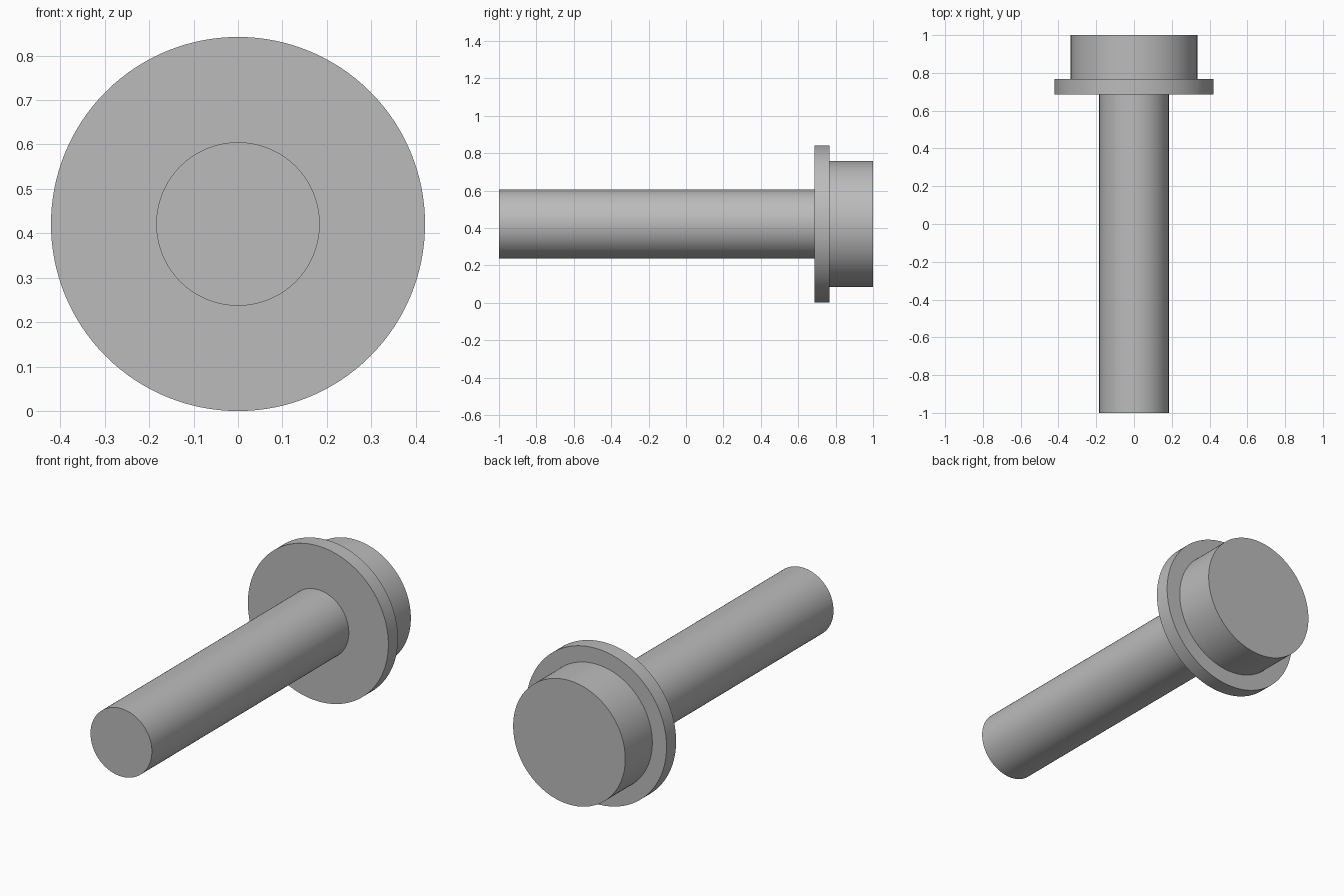
import bpy
import math

cube = bpy.data.objects.get("Cube")
if cube:
    bpy.data.objects.remove(cube, do_unlink=True)

AXIS_HEIGHT = 0.421

# Plain grey metal
grey = bpy.data.materials.new("grey_metal")
grey.use_nodes = True
colour = (0.5, 0.5, 0.5, 1)
grey.diffuse_color = colour
grey.node_tree.nodes["Principled BSDF"].inputs["Base Color"].default_value = colour


def disc(name, radius, y_front, y_back):
    """Round part lying along the y axis."""
    bpy.ops.mesh.primitive_cylinder_add(
        vertices=128, radius=radius, depth=y_back - y_front,
        location=(0, (y_front + y_back) / 2, AXIS_HEIGHT),
        rotation=(math.pi / 2, 0, 0))
    part = bpy.context.object
    part.name = name
    part.data.materials.append(grey)
    bpy.ops.object.shade_smooth_by_angle(angle=math.radians(30))
    return part


# Shaft, wide collar and head, stacked end to end
disc("shaft", 0.184, -1, 0.686)
disc("flange", AXIS_HEIGHT, 0.686, 0.768)
disc("head", 0.336, 0.768, 1)
